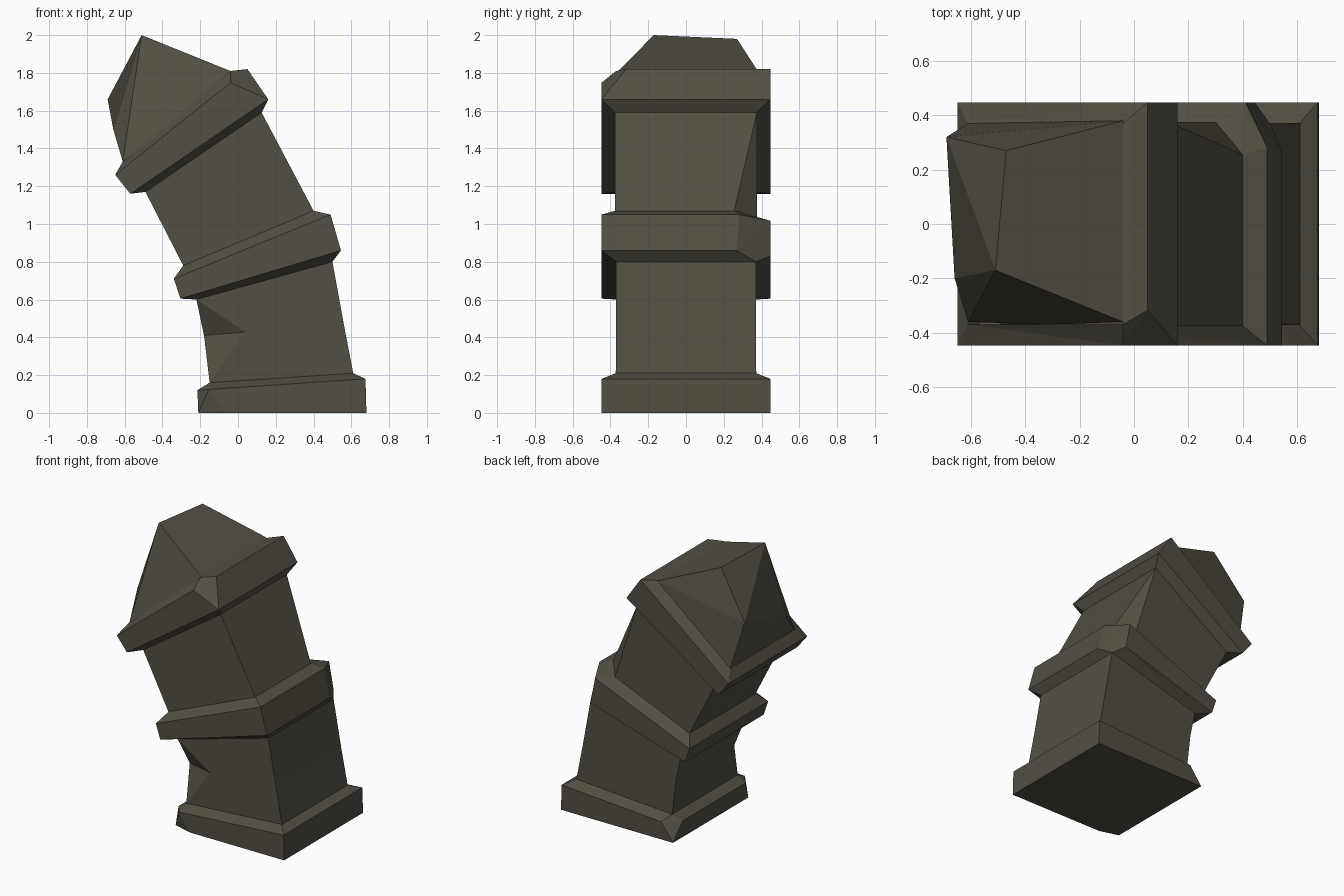
import bpy, bmesh

if "Cube" in bpy.data.objects:
    bpy.data.objects.remove(bpy.data.objects["Cube"])

stone = bpy.data.materials.new("dark olive stone")
stone.diffuse_color = (0.085, 0.077, 0.056, 1)
stone.use_nodes = True
stone.node_tree.nodes["Principled BSDF"].inputs["Base Color"].default_value = stone.diffuse_color


def finish(bm, name):
    bmesh.ops.remove_doubles(bm, verts=bm.verts[:], dist=0.0005)
    bmesh.ops.triangulate(bm, faces=bm.faces[:])
    bmesh.ops.recalc_face_normals(bm, faces=bm.faces[:])
    me = bpy.data.meshes.new(name)
    bm.to_mesh(me)
    bm.free()
    me.materials.append(stone)
    bpy.context.collection.objects.link(bpy.data.objects.new(name, me))


def ring_points(left, right, h, chips={}):
    """Tilted rectangle; chips maps corner -> (cut along x, cut along y)."""
    (xl, zl), (xr, zr) = left, right
    pts = []
    for corner, sx, sy, x_first in (("fl", -1, -1, False), ("fr", 1, -1, True),
                                    ("br", 1, 1, False), ("bl", -1, 1, True)):
        cx, cy = chips.get(corner, (0, 0))
        x, y = (xl if sx < 0 else xr), sy * h
        pair = [(x - sx * cx, y), (x, y - sy * cy)]
        pts += pair if x_first else pair[::-1]
    return [(x, y, zl + (x - xl) / (xr - xl) * (zr - zl)) for x, y in pts]


def loft(name, rings, bottom=False):
    bm = bmesh.new()
    loops = [[bm.verts.new(p) for p in ring_points(*r)] for r in rings]
    for a, b in zip(loops, loops[1:]):
        for i in range(8):
            j = (i + 1) % 8
            bm.faces.new((a[i], a[j], b[j], b[i]))
    if bottom:
        bm.faces.new(loops[0][::-1])
    finish(bm, name)


# Rings shared between neighbouring parts
base_top = ((-0.15, 0.16), (0.61, 0.21), 0.372)
shaft1_top = ((-0.22, 0.60), (0.50, 0.80), 0.37)
band2_top = ((-0.29, 0.78), (0.40, 1.07), 0.375, {"br": (0.10, 0.12)})
shaft2_top = ((-0.49, 1.17), (0.125, 1.59), 0.375)

# Square plinth with chipped left corners
loft("base", [
    ((-0.21, 0.0), (0.68, 0.0), 0.447, {"fl": (0.14, 0.04)}),
    ((-0.215, 0.12), (0.675, 0.18), 0.447, {"fl": (0.06, 0.08), "bl": (0.1, 0.1)}),
    base_top], bottom=True)

# Lower shaft with a shallow chip on its front left edge
loft("lower_shaft", [
    base_top[:3] + ({"fl": (0.28, 0.0)},),
    ((-0.18, 0.41), (0.56, 0.47), 0.37, {"fl": (0.22, 0.08)}),
    shaft1_top])

# Middle band, back right corner broken off
loft("middle_band", [
    shaft1_top,
    ((-0.305, 0.605), (0.545, 0.86), 0.447, {"br": (0.10, 0.18)}),
    ((-0.34, 0.71), (0.49, 1.05), 0.447, {"br": (0.08, 0.165)}),
    band2_top])

# Upper shaft
loft("upper_shaft", [band2_top, shaft2_top])

# Top band, front right corner chipped
loft("top_band", [
    shaft2_top,
    ((-0.57, 1.16), (0.16, 1.66), 0.447),
    ((-0.65, 1.26), (0.05, 1.82), 0.447, {"fr": (0.09, 0.13)}),
    ((-0.61, 1.33), (-0.04, 1.81), 0.37)])

# Broken faceted cap
bm = bmesh.new()
for p in [(-0.51, -0.17, 2.0), (-0.47, 0.27, 1.98), (-0.04, -0.36, 1.81),
          (-0.04, 0.38, 1.81), (-0.66, -0.20, 1.50), (-0.69, 0.32, 1.66),
          (-0.61, -0.36, 1.33), (-0.61, 0.37, 1.33), (-0.31, -0.37, 1.58)]:
    bm.verts.new(p)
bmesh.ops.convex_hull(bm, input=bm.verts[:])
finish(bm, "broken_cap")
